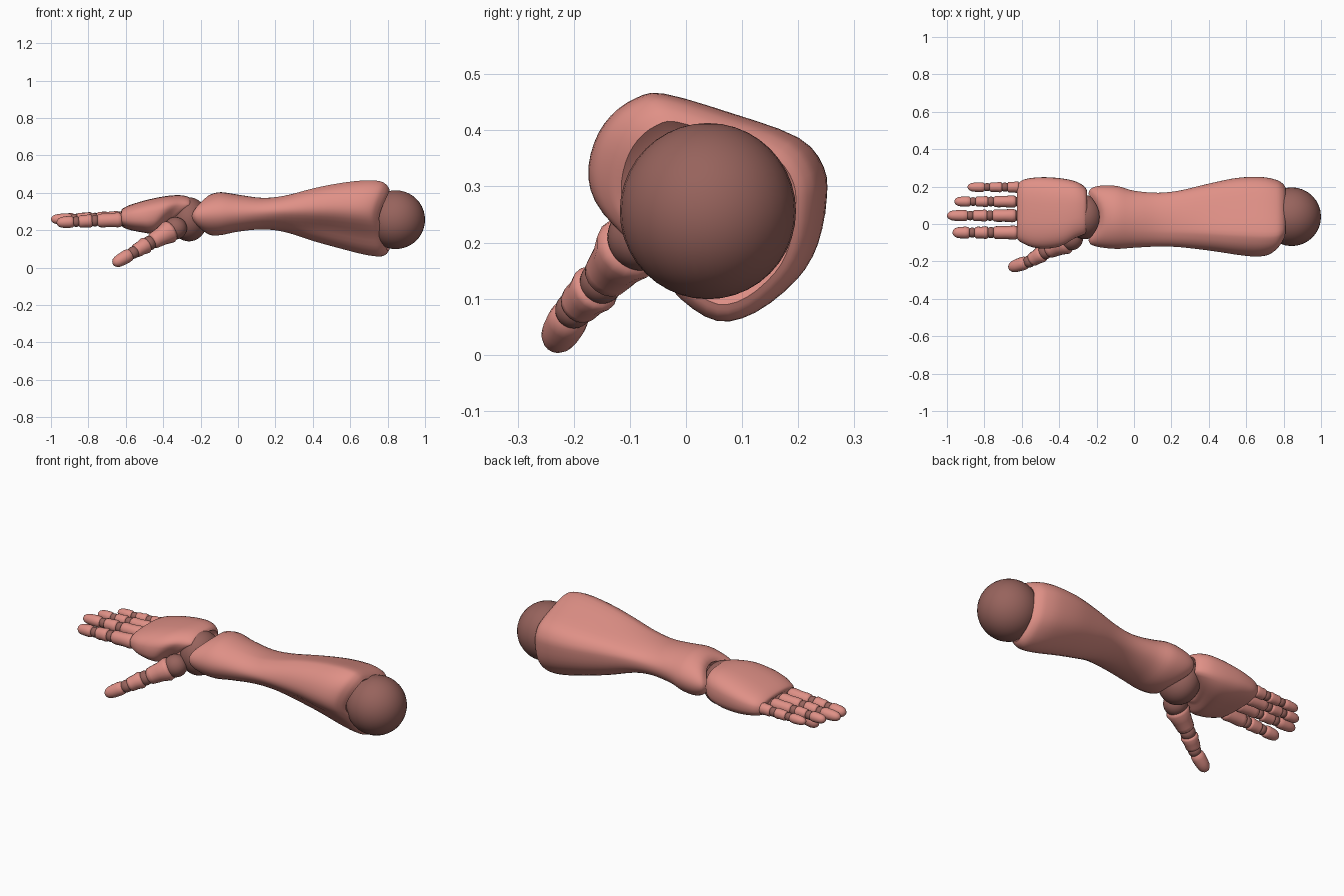
import bpy, bmesh, math
from mathutils import Vector

if "Cube" in bpy.data.objects:
    bpy.data.objects.remove(bpy.data.objects["Cube"])


def material(name, rgb):
    m = bpy.data.materials.new(name)
    m.diffuse_color = (*rgb, 1)
    m.use_nodes = True
    m.node_tree.nodes["Principled BSDF"].inputs["Base Color"].default_value = m.diffuse_color
    return m


SKIN = material("rose_shell", (0.74, 0.28, 0.24))
JOINT = material("dark_joint", (0.31, 0.125, 0.108))


def finish(bm, name, mat):
    bmesh.ops.recalc_face_normals(bm, faces=bm.faces)
    me = bpy.data.meshes.new(name)
    bm.to_mesh(me)
    bm.free()
    me.materials.append(mat)
    ob = bpy.data.objects.new(name, me)
    bpy.context.collection.objects.link(ob)
    bpy.context.view_layer.objects.active = ob
    ob.select_set(True)
    bpy.ops.object.shade_smooth_by_angle(angle=math.radians(50))
    ob.select_set(False)
    return ob


def spline(pts, steps, closed=False):
    """Smooth curve through tuples of any length."""
    n = len(pts)
    pick = (lambda i: pts[i % n]) if closed else (lambda i: pts[min(max(i, 0), n - 1)])
    out = []
    for i in range(n if closed else n - 1):
        for s in range(steps):
            t = s / steps
            out.append(tuple(0.5 * (2 * b + (c - a) * t + (2 * a - 5 * b + 4 * c - d) * t * t
                                    + (3 * b - a - 3 * c + d) * t ** 3)
                             for a, b, c, d in zip(pick(i - 1), pick(i), pick(i + 1), pick(i + 2))))
    return out if closed else out + [pts[-1]]


def skin_rings(bm, rings):
    loops = [[bm.verts.new(p) for p in r] for r in rings]
    n = len(loops[0])
    for a, b in zip(loops, loops[1:]):
        for i in range(n):
            bm.faces.new((a[i], a[(i + 1) % n], b[(i + 1) % n], b[i]))
    bm.faces.new(loops[0])
    bm.faces.new(loops[-1])


def cup(ring, depth):
    """Recessed ring that turns an open end into a socket."""
    c = sum(ring, Vector()) / len(ring)
    return [c + (p - c) * 0.6 + Vector((depth, 0, 0)) for p in ring]


def loft(name, rows, shape, warp, depth0, depth1):
    """Rows are x, y low, y high, z low, z high."""
    rings = []
    for x, y0, y1, z0, z1 in spline(rows, 4):
        rings.append([Vector((x + warp(x, u, v), (y0 + y1) / 2 + u * (y1 - y0) / 2,
                              (z0 + z1) / 2 + v * (z1 - z0) / 2)) for u, v in shape(x)])
    rings = [cup(rings[0], depth0)] + rings + [cup(rings[-1], depth1)]
    bm = bmesh.new()
    skin_rings(bm, rings)
    return finish(bm, name, SKIN)


def ball(name, center, radii):
    bm = bmesh.new()
    bmesh.ops.create_uvsphere(bm, u_segments=32, v_segments=20, radius=1)
    for v in bm.verts:
        v.co = Vector([c + r * k for c, r, k in zip(center, radii, v.co)])
    return finish(bm, name, JOINT)


def turned(name, p0, p1, profile, mat, flat=1.0, sides=16):
    """Profile of (fraction along, radius) turned around the line p0 to p1."""
    p0, p1 = Vector(p0), Vector(p1)
    d = p1 - p0
    side = d.cross(Vector((0, 0, 1))).normalized()
    up = side.cross(d).normalized()
    bm = bmesh.new()
    skin_rings(bm, [[p0 + d * t + side * (r * math.cos(a)) + up * (r * flat * math.sin(a))
                     for a in (2 * math.pi * i / sides for i in range(sides))]
                    for t, r in profile])
    return finish(bm, name, mat)


def bone(name, p0, p1, r0, r1, flat=1.0):
    mid = (r0 + r1) / 2 * 0.94
    turned(name, p0, p1, [(0, r0 * .7), (.06, r0 * .92), (.18, r0), (.5, mid), (.8, r1),
                          (.94, r1 * .94), (1, r1 * .72)], SKIN, flat)


def tip(name, p0, p1, r, flat=1.0):
    turned(name, p0, p1, [(0, r * .75), (.08, r * .95), (.25, r), (.55, r * .95), (.75, r * .86),
                          (.88, r * .68), (.96, r * .42), (1, r * .12)], SKIN, flat)


# Forearm: oval at the wrist, lopsided lobe at the elbow
elbow_outline = spline([(.25, .27), (.245, .33), (.2, .385), (.08, .43), (-.04, .465), (-.09, .457),
                        (-.135, .425), (-.165, .375), (-.175, .31), (-.15, .25), (-.07, .17),
                        (-.01, .1), (.06, .06), (.13, .075), (.2, .13), (.235, .19)], 3, True)
elbow_unit = [((y - .0375) / .2125, (z - .2625) / .2025) for y, z in elbow_outline]


def arm_shape(x):
    k = min(max((x + .05) / .55, 0), 1)
    k = k * k * (3 - 2 * k)
    out = []
    for u, v in elbow_unit:
        a = math.atan2(v, u)
        out.append((u * k + math.cos(a) * (1 - k), v * k + math.sin(a) * (1 - k)))
    return out


def arm_warp(x, u, v):
    k = min(max((x - .5) / .28, 0), 1)
    w = min(max((-x - .1) / .1, 0), 1)
    return -.08 * k * max(0, -.9 * u - .43 * v) ** 2 - .03 * w * (u * u - v * v)


loft("forearm", [(-.215, -.085, .16, .2, .35), (-.2, -.11, .19, .185, .375), (-.16, -.125, .205, .173, .393),
                 (-.09, -.133, .203, .174, .403), (0, -.127, .178, .192, .39), (.13, -.122, .167, .204, .375),
                 (.25, -.126, .18, .19, .387), (.4, -.142, .215, .143, .423), (.55, -.163, .245, .102, .451),
                 (.68, -.174, .25, .07, .465), (.76, -.165, .235, .06, .46), (.795, -.14, .215, .07, .44),
                 (.81, -.115, .195, .09, .415)], arm_shape, arm_warp, .05, -.06)

# Palm: rounded slab with a socket toward the wrist
def palm_shape(x):
    out = []
    for i in range(40):
        c, s = math.cos(math.pi * i / 20), math.sin(math.pi * i / 20)
        out.append((math.copysign(abs(c) ** .75, c), math.copysign(abs(s) ** .75, s)))
    return out


def palm_warp(x, u, v):
    k = min(max((x + .5) / .22, 0), 1)
    return -.12 * k * max(0, -.5 * u - .86 * v)


loft("palm", [(-.625, -.06, .19, .235, .295), (-.62, -.085, .215, .22, .312), (-.59, -.105, .237, .205, .33),
              (-.54, -.125, .247, .193, .347), (-.47, -.132, .25, .183, .366), (-.38, -.122, .243, .18, .383),
              (-.31, -.085, .227, .19, .387), (-.265, -.065, .2, .205, .378), (-.25, -.05, .175, .22, .362)],
     palm_shape, palm_warp, .01, -.05)

# Large ball joints
ball("elbow_joint", (.843, .039, .256), (.157, .157, .157))
ball("wrist_joint", (-.262, .037, .258), (.1, .118, .118))
ball("thumb_base_joint", (-.335, -.08, .21), (.062, .06, .06))

# Fingers: name, y, base z, tip z, x of knuckle, two joints and tip, radius
fingers = [("little", .197, .268, .262, (-.6, -.69, -.785, -.89), .031),
           ("ring", .12, .268, .262, (-.615, -.765, -.86, -.96), .033),
           ("middle", .045, .265, .258, (-.615, -.77, -.875, -1.0), .036),
           ("index", -.046, .256, .24, (-.605, -.765, -.865, -.97), .038)]
for name, y, z0, z1, xs, r in fingers:
    pts = [Vector((x, y, z0 + (z1 - z0) * i / 3)) for i, x in enumerate(xs)]
    gap = Vector((.014, 0, 0))
    for i in range(3):
        q = r * (1 - .1 * i)
        ball(f"{name}_finger_joint_{i + 1}", pts[i], (.026, q * .88, q * .92))
        if i < 2:
            bone(f"{name}_finger_segment_{i + 1}", pts[i] - gap, pts[i + 1] + gap, q, q * .93, 1.05)
    tip(f"{name}_finger_tip", pts[2] - gap, pts[3], r * .84)

# Thumb
thumb = [Vector(p) for p in ((-.335, -.085, .21), (-.475, -.15, .13), (-.56, -.2, .08), (-.668, -.236, .018))]
bone("thumb_segment_1", thumb[0].lerp(thumb[1], .12), thumb[0].lerp(thumb[1], .9), .062, .046)
ball("thumb_joint_1", thumb[1], (.039, .039, .039))
bone("thumb_segment_2", thumb[1].lerp(thumb[2], .12), thumb[1].lerp(thumb[2], .88), .045, .038)
ball("thumb_joint_2", thumb[2], (.033, .033, .033))
tip("thumb_tip", thumb[2].lerp(thumb[3], .12), thumb[3], .036)
